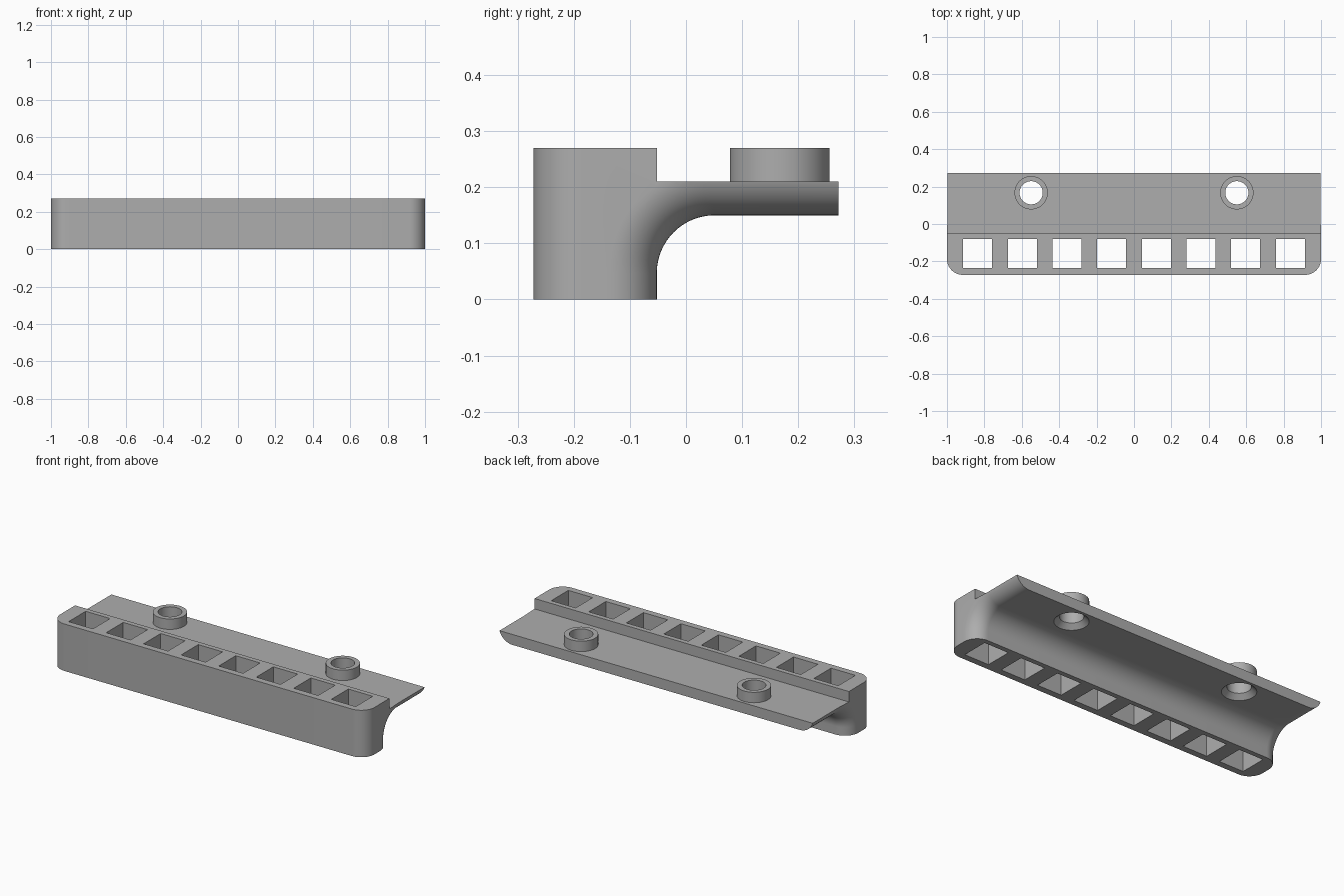
import bpy, bmesh
from math import sin, cos, pi
from mathutils import Matrix

if "Cube" in bpy.data.objects:
    bpy.data.objects.remove(bpy.data.objects["Cube"])

HALF, ROUND = 1.0, 0.085          # half length, end rounding
FRONT, STEP, BACK = -0.272, -0.052, 0.272
TOP, SHELF, UNDER = 0.27, 0.21, 0.15
COVE = 0.103                      # radius of the hollow under the shelf
BOSS_X, BOSS_Y = 0.55, 0.167
BOSS_R, BORE_R = 0.089, 0.062

grey = bpy.data.materials.new("plain grey")
grey.use_nodes = True
colour = (0.42, 0.42, 0.42, 1)
grey.diffuse_color = colour
grey.node_tree.nodes["Principled BSDF"].inputs["Base Color"].default_value = colour


def make(name, bm):
    bmesh.ops.recalc_face_normals(bm, faces=bm.faces)
    mesh = bpy.data.meshes.new(name)
    bm.to_mesh(mesh)
    bm.free()
    mesh.materials.append(grey)
    obj = bpy.data.objects.new(name, mesh)
    bpy.context.collection.objects.link(obj)
    return obj


def loft(bm, rings):
    """Skin a closed solid through rings of equal point count."""
    loops = [[bm.verts.new(p) for p in ring] for ring in rings]
    n = len(loops[0])
    for a, b in zip(loops, loops[1:]):
        for i in range(n):
            j = (i + 1) % n
            bm.faces.new((a[i], a[j], b[j], b[i]))
    bm.faces.new(loops[0])
    bm.faces.new(loops[-1])


def box(bm, x, y, z):
    size = [hi - lo for lo, hi in (x, y, z)]
    mid = [(hi + lo) / 2 for lo, hi in (x, y, z)]
    bmesh.ops.create_cube(bm, size=1, matrix=Matrix.Translation(mid) @ Matrix.Diagonal((*size, 1)))


def lathe(bm, x, y, steps, sides=64):
    """Round solid from (radius, height) steps."""
    loft(bm, [[(x + r * cos(2 * pi * i / sides), y + r * sin(2 * pi * i / sides), z)
               for i in range(sides)] for r, z in steps])


def cut(obj, cutter):
    cutter.hide_render = True
    mod = obj.modifiers.new("cut", 'BOOLEAN')
    mod.operation, mod.solver, mod.object = 'DIFFERENCE', 'EXACT', cutter
    bpy.context.view_layer.objects.active = obj
    bpy.ops.object.modifier_apply(modifier=mod.name)


def section(x, d):
    """Side profile, with its front and underside drawn inward by d."""
    pts = [(FRONT + d, 0), (FRONT + d, TOP), (BACK, TOP), (BACK, UNDER + d)]
    cy, cz, r = STEP + COVE, UNDER - COVE, COVE + d
    for i in range(25):
        a = pi / 2 * (1 + i / 24)
        pts.append((cy + r * cos(a), cz + r * sin(a)))
    pts.append((STEP - d, 0))
    return [(x, y, z) for y, z in pts]


# Body: profile swept along x, shrinking to round off both ends
ends = [(HALF - ROUND + ROUND * sin(t), ROUND * (1 - cos(t)))
        for t in (pi / 2 * i / 14 for i in range(15))]
stations = [(-x, d) for x, d in reversed(ends)] + ends
bm = bmesh.new()
loft(bm, [section(x, d) for x, d in stations])
body = make("rail_body", bm)

# Lower shelf behind the raised front bar
bm = bmesh.new()
box(bm, (-1.2, 1.2), (STEP, 0.5), (SHELF, 0.5))
shelf_cutter = make("shelf_cutter", bm)

# Row of square slots through the front bar
bm = bmesh.new()
for i in range(8):
    x = (i - 3.5) * 0.2388
    box(bm, (x - 0.0775, x + 0.0775), (-0.235, -0.08), (-0.1, 0.5))
slot_cutter = make("slot_cutter", bm)

# Screw bores, flared on the underside
bm = bmesh.new()
for side in (-1, 1):
    lathe(bm, side * BOSS_X, BOSS_Y, [(BOSS_R + 0.05, UNDER - 0.05), (BOSS_R, UNDER),
                                      (BORE_R, UNDER + 0.027), (BORE_R, 0.5)])
bore_cutter = make("bore_cutter", bm)

for cutter in (shelf_cutter, slot_cutter, bore_cutter):
    cut(body, cutter)

# Round bosses on the shelf
parts = [body]
for name, side in (("right_boss", -1), ("left_boss", 1)):
    bm = bmesh.new()
    lathe(bm, side * BOSS_X, BOSS_Y, [(BOSS_R, SHELF), (BOSS_R, TOP)])
    boss = make(name, bm)
    cut(boss, bore_cutter)
    parts.append(boss)

for cutter in (shelf_cutter, slot_cutter, bore_cutter):
    bpy.data.objects.remove(cutter)

bpy.ops.object.select_all(action='DESELECT')
for part in parts:
    part.select_set(True)
bpy.context.view_layer.objects.active = body
bpy.ops.object.shade_smooth_by_angle(angle=pi / 6)
